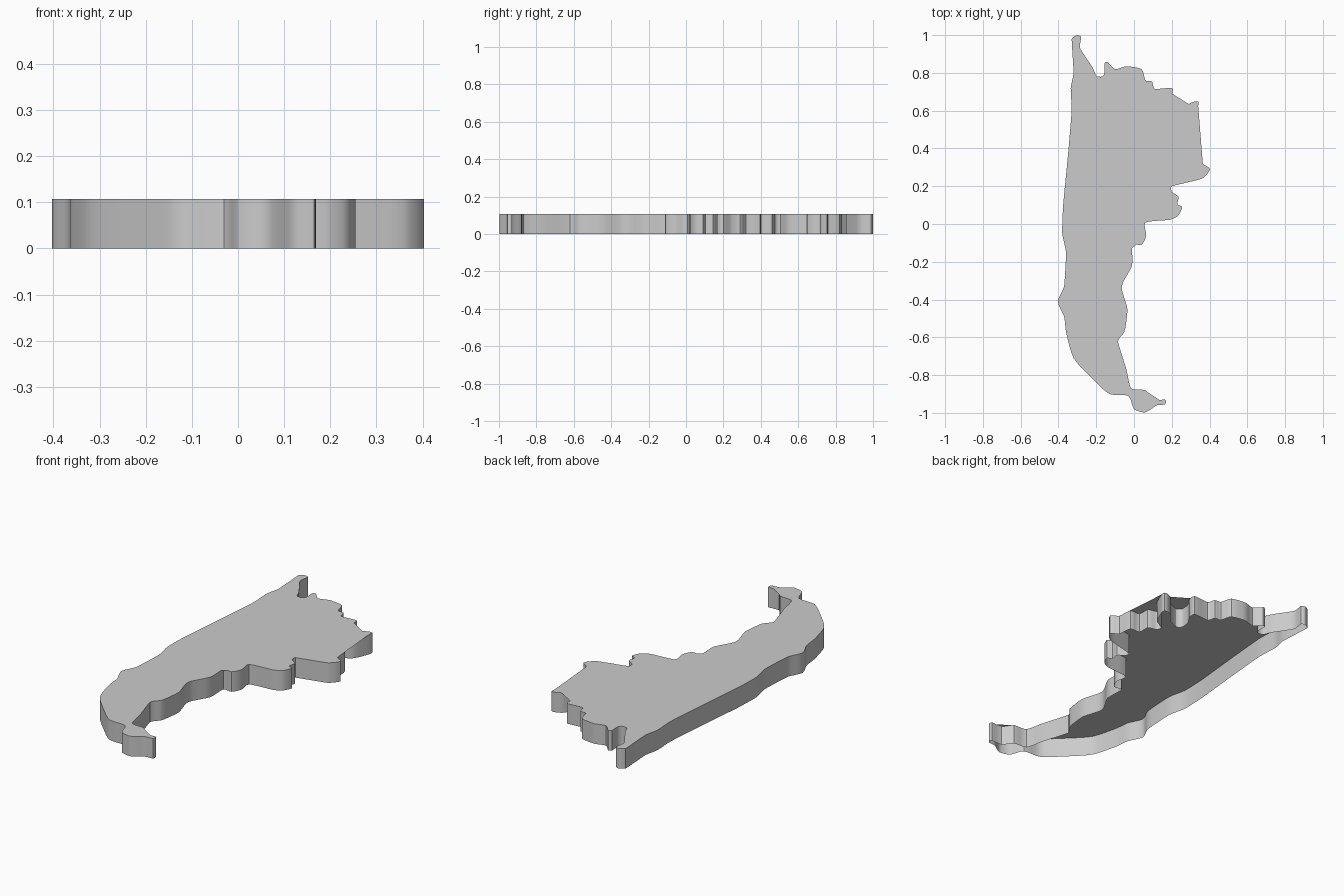
import bpy, bmesh
from mathutils import Vector

if "Cube" in bpy.data.objects:
    bpy.data.objects.remove(bpy.data.objects["Cube"])

HEIGHT = 0.107
STEPS = 4

# Outline key points, clockwise from the north-west tip
north = [(-.33, .98), (-.30, 1), (-.28, .99), (-.285, .93), (-.22, .83), (-.20, .785),
         (-.17, .78), (-.155, .80), (-.157, .85), (-.14, .858), (-.10, .82), (-.04, .835),
         (.04, .82), (.06, .76), (.095, .755), (.11, .715), (.20, .72), (.20, .68),
         (.17, .63), (.165, .58), (.19, .56), (.25, .585), (.29, .635), (.34, .648)]
east = [(.33, .60), (.30, .54), (.24, .505), (.25, .475), (.295, .46), (.30, .40),
        (.355, .395), (.365, .32), (.403, .29), (.36, .24), (.20, .20), (.20, .17),
        (.235, .145), (.23, .105), (.255, .09), (.235, .045), (.19, .022), (.06, .008), (.065, -.06),
        (.04, -.11), (-.01, -.11), (-.01, -.22), (-.065, -.33), (-.035, -.45),
        (-.05, -.57), (-.085, -.62), (-.04, -.77), (-.015, -.87)]
south_west = [(.06, -.88), (.10, -.93), (.165, -.93), (.165, -.955), (.12, -.96),
              (.06, -.997), (0, -.98), (-.03, -.91), (-.13, -.90), (-.22, -.82),
              (-.32, -.71), (-.36, -.57), (-.37, -.49), (-.403, -.41), (-.37, -.33),
              (-.36, -.15), (-.38, -.05), (-.375, .10), (-.35, .36), (-.33, .60),
              (-.335, .72), (-.32, .80)]


def soft_outline(points, tension=0.35):
    """Closed curve through the points with gently rounded corners."""
    pts = [Vector(p) for p in points]
    n, out = len(pts), []

    def tangent(i):
        a, b, c = pts[i - 1], pts[i % n], pts[(i + 1) % n]
        d = (c - a)
        return d.normalized() * min((b - a).length, (c - b).length) * 2 * tension

    for i in range(n):
        p, q = pts[i], pts[(i + 1) % n]
        m, k = tangent(i), tangent((i + 1) % n)
        for s in range(STEPS):
            t = s / STEPS
            out.append(p * (2*t**3 - 3*t**2 + 1) + m * (t**3 - 2*t**2 + t)
                       + q * (3*t**2 - 2*t**3) + k * (t**3 - t**2))
    return out


# Flat top plate with a thin skirt, open underneath
outline = soft_outline(north + east + south_west)[::-1]
bm = bmesh.new()
top = [bm.verts.new((p.x, p.y, HEIGHT)) for p in outline]
bottom = [bm.verts.new((p.x, p.y, 0)) for p in outline]
plate = bm.faces.new(top)
for i in range(len(top)):
    j = (i + 1) % len(top)
    bm.faces.new((bottom[i], bottom[j], top[j], top[i]))
bmesh.ops.triangulate(bm, faces=[plate])

mesh = bpy.data.meshes.new("map_plate")
bm.to_mesh(mesh)
bm.free()
obj = bpy.data.objects.new("map_plate", mesh)
bpy.context.collection.objects.link(obj)
bpy.context.view_layer.objects.active = obj
obj.select_set(True)
bpy.ops.object.shade_smooth_by_angle()
